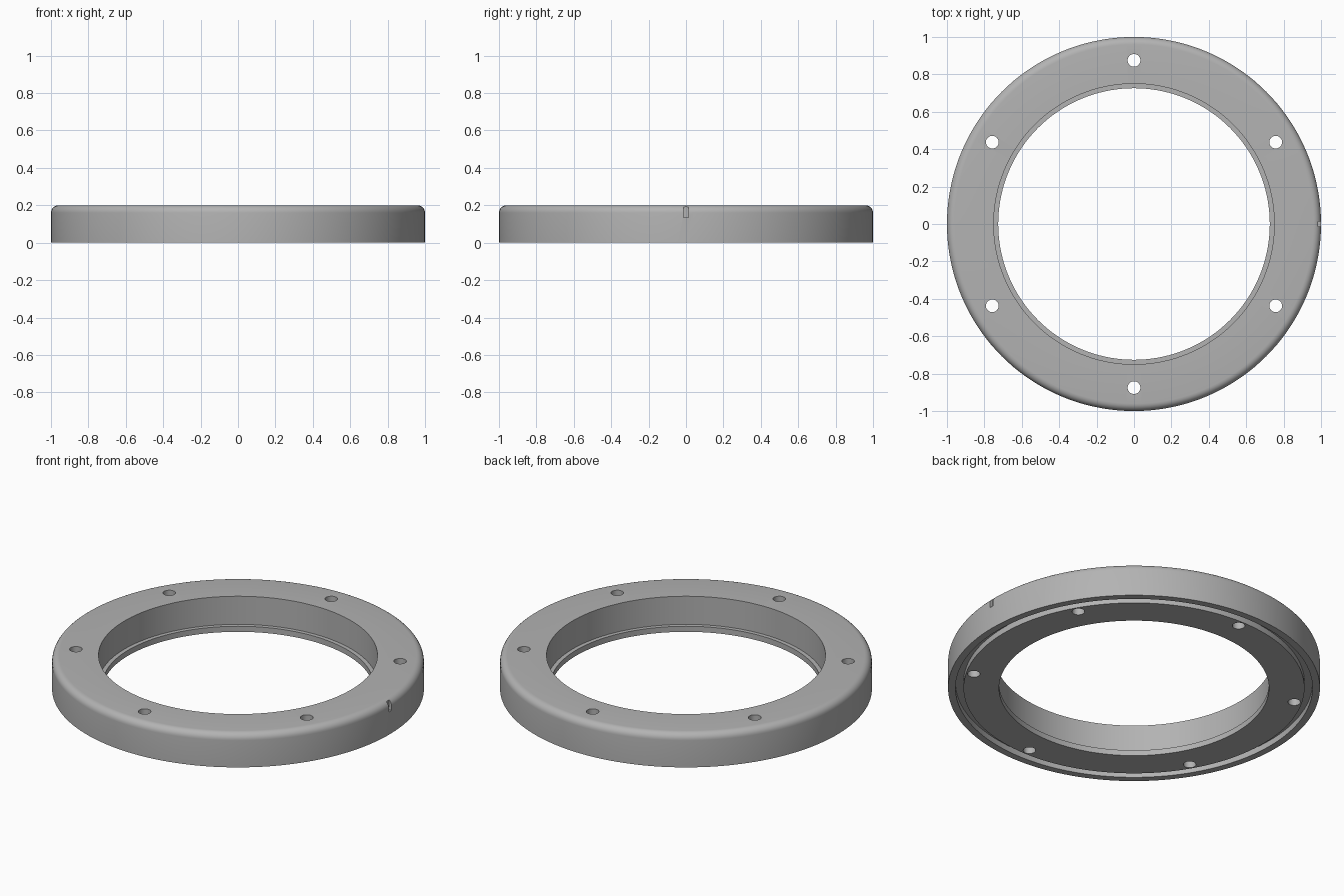
import bpy
import bmesh
import math
from mathutils import Matrix, Vector

cube = bpy.data.objects.get("Cube")
if cube:
    bpy.data.objects.remove(cube, do_unlink=True)

SEGMENTS = 144
HEIGHT = 0.2
FILLET = 0.04


def make_material(name, colour):
    mat = bpy.data.materials.new(name)
    mat.use_nodes = True
    mat.diffuse_color = colour
    mat.node_tree.nodes["Principled BSDF"].inputs["Base Color"].default_value = colour
    return mat


def make_object(name, bm):
    bmesh.ops.recalc_face_normals(bm, faces=bm.faces)
    mesh = bpy.data.meshes.new(name)
    bm.to_mesh(mesh)
    bm.free()
    obj = bpy.data.objects.new(name, mesh)
    bpy.context.collection.objects.link(obj)
    return obj


def lathe(name, profile):
    """Revolve a closed (radius, height) profile around z."""
    bm = bmesh.new()
    verts = [bm.verts.new((r, 0, z)) for r, z in profile]
    edges = [bm.edges.new((a, b)) for a, b in zip(verts, verts[1:] + verts[:1])]
    bmesh.ops.spin(bm, geom=verts + edges, cent=(0, 0, 0), axis=(0, 0, 1),
                   angle=math.tau, steps=SEGMENTS, use_merge=True)
    bmesh.ops.remove_doubles(bm, verts=bm.verts, dist=1e-5)
    return make_object(name, bm)


def cut(target, cutter):
    cutter.hide_render = True
    mod = target.modifiers.new(cutter.name, "BOOLEAN")
    mod.operation = "DIFFERENCE"
    mod.solver = "EXACT"
    mod.object = cutter
    bpy.context.view_layer.objects.active = target
    bpy.ops.object.modifier_apply(modifier=mod.name)
    bpy.data.objects.remove(cutter, do_unlink=True)


# Ring body: stepped bore, rounded top edge, seal groove underneath
fillet = [(1 - FILLET + FILLET * math.cos(a), HEIGHT - FILLET + FILLET * math.sin(a))
          for a in (math.radians(15 * i) for i in range(7))]
profile = [(0.726, 0), (0.917, 0), (0.917, 0.035), (0.96, 0.035), (0.96, 0), (1, 0)]
profile += fillet + [(0.75, HEIGHT), (0.75, 0.033), (0.726, 0.033)]
ring = lathe("flange_ring", profile)

# Six bolt holes on one circle
bm = bmesh.new()
for i in range(6):
    angle = math.radians(30 + 60 * i)
    centre = Vector((0.875 * math.cos(angle), 0.875 * math.sin(angle), HEIGHT / 2))
    bmesh.ops.create_cone(bm, cap_ends=True, segments=32, radius1=0.034, radius2=0.034,
                          depth=HEIGHT * 2, matrix=Matrix.Translation(centre))
cut(ring, make_object("bolt_hole_cutter", bm))

# Alignment notch on the left side
bm = bmesh.new()
bmesh.ops.create_cube(bm, size=1, matrix=Matrix.Translation((1.033, 0, 0.235))
                      @ Matrix.Diagonal((0.1, 0.026, 0.2, 1)))
cut(ring, make_object("notch_cutter", bm))

# Finish
ring.data.materials.clear()
ring.data.materials.append(make_material("satin grey", (0.45, 0.45, 0.45, 1)))
for poly in ring.data.polygons:
    poly.material_index = 0
bpy.ops.object.select_all(action="DESELECT")
ring.select_set(True)
bpy.context.view_layer.objects.active = ring
bpy.ops.object.shade_smooth_by_angle(angle=math.radians(30))
